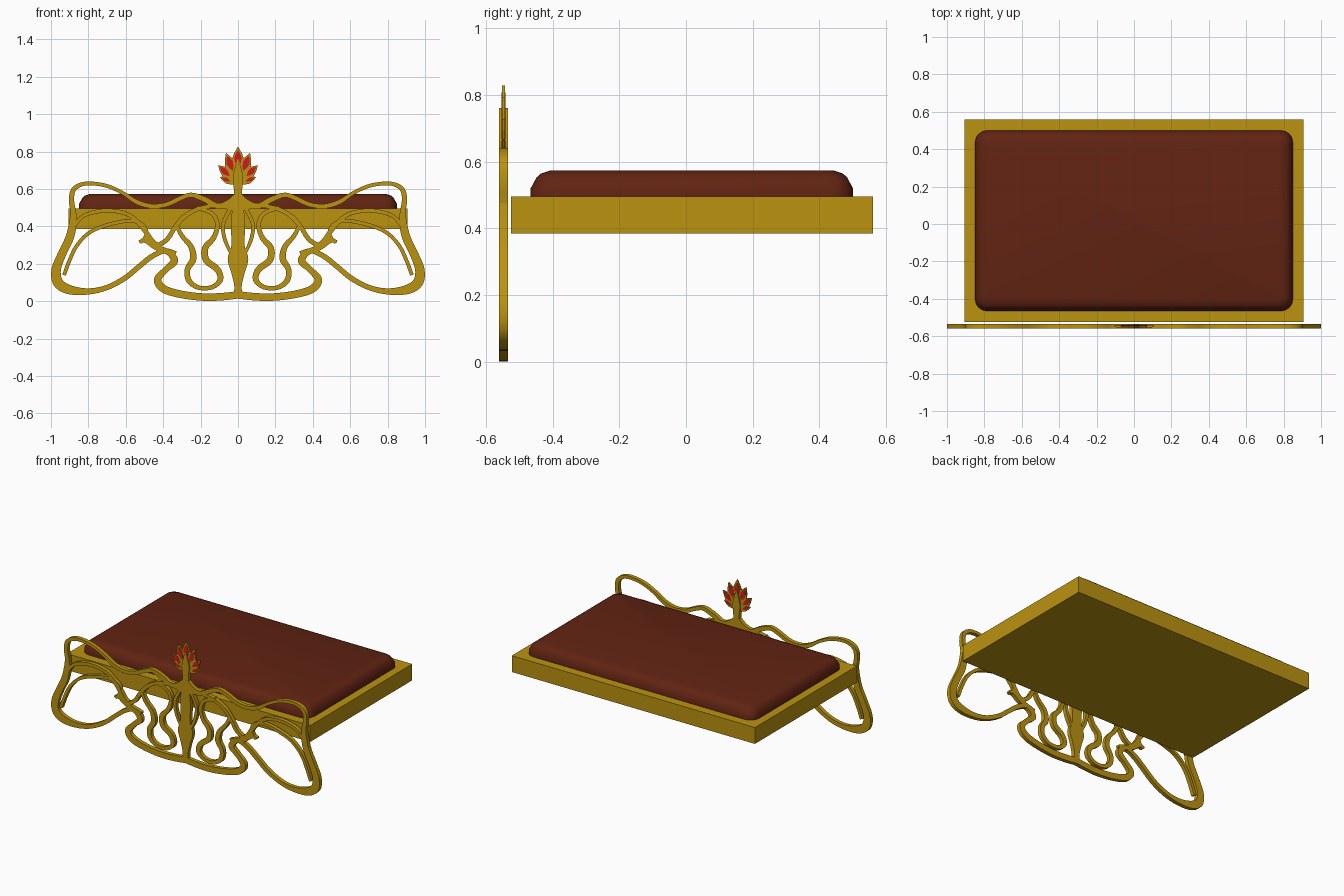
import bpy, bmesh, math
from mathutils import Vector

if "Cube" in bpy.data.objects:
    bpy.data.objects.remove(bpy.data.objects["Cube"])


def mat(name, rgb):
    m = bpy.data.materials.new(name)
    m.diffuse_color = (*rgb, 1)
    m.use_nodes = True
    m.node_tree.nodes["Principled BSDF"].inputs["Base Color"].default_value = m.diffuse_color
    return m


GOLD = mat("gold", (0.50, 0.29, 0.005))
BROWN = mat("brown_fabric", (0.12, 0.017, 0.006))
RED = mat("red_enamel", (0.62, 0.012, 0.012))
PANEL_Y = -0.547


def finish(name, bm, material, mirror=False, smooth=None):
    bmesh.ops.recalc_face_normals(bm, faces=bm.faces)
    me = bpy.data.meshes.new(name)
    bm.to_mesh(me)
    bm.free()
    me.materials.append(material)
    ob = bpy.data.objects.new(name, me)
    bpy.context.collection.objects.link(ob)
    if mirror:
        ob.modifiers.new("mirror", 'MIRROR').use_mirror_merge = False
    if smooth:
        bpy.ops.object.select_all(action='DESELECT')
        ob.select_set(True)
        bpy.context.view_layer.objects.active = ob
        bpy.ops.object.shade_smooth_by_angle(angle=math.radians(smooth))
    return ob


def loft(bm, rings, closed=True):
    rows = [[bm.verts.new(p) for p in r] for r in rings]
    n = len(rows[0])
    for a, b in zip(rows, rows[1:]):
        for i in range(n):
            j = (i + 1) % n
            bm.faces.new((a[i], a[j], b[j], b[i]))
    bm.faces.new(rows[0])
    bm.faces.new(rows[-1])


def spline(pts, steps=5):
    # Catmull-Rom through (x, z, width) points
    v = [Vector(p) for p in pts]
    v = [2 * v[0] - v[1]] + v + [2 * v[-1] - v[-2]]
    out = []
    for i in range(1, len(v) - 2):
        a, b, c, d = v[i - 1:i + 3]
        for s in range(steps):
            t = s / steps
            out.append(0.5 * (2 * b + (c - a) * t + (2 * a - 5 * b + 4 * c - d) * t * t
                              + (3 * b - a - 3 * c + d) * t ** 3))
    return out + [v[-2]]


def ribbon(name, pts, mirror=True, depth=0.026):
    # flat bar of changing width, points in hundredths of a unit
    c = spline(pts)
    rings = []
    for i, p in enumerate(c):
        t = c[min(i + 1, len(c) - 1)] - c[max(i - 1, 0)]
        n = Vector((-t[1], t[0])).normalized() * max(p[2], 0.3) / 2
        l = ((p[0] + n.x) / 100, (p[1] + n.y) / 100)
        r = ((p[0] - n.x) / 100, (p[1] - n.y) / 100)
        f, b = PANEL_Y - depth / 2, PANEL_Y + depth / 2
        rings.append([(l[0], f, l[1]), (r[0], f, r[1]), (r[0], b, r[1]), (l[0], b, l[1])])
    bm = bmesh.new()
    loft(bm, rings)
    return finish(name, bm, GOLD, mirror, 30)


# bed frame
bm = bmesh.new()
bmesh.ops.create_cube(bm, size=1)
for v in bm.verts:
    v.co = (v.co.x * 1.81, v.co.y * 1.085 + 0.0175, v.co.z * 0.11 + 0.44)
finish("bed_frame", bm, GOLD)


# mattress with rounded corners and softened top
def rounded_rect(hx, hy, r, z, cy):
    pts = []
    for k, (sx, sy) in enumerate(((1, 1), (-1, 1), (-1, -1), (1, -1))):
        for s in range(5):
            a = math.radians(90 * k + 22.5 * s)
            pts.append((sx * (hx - r) + r * math.cos(a),
                        cy + sy * (hy - r) + r * math.sin(a), z))
    return pts


bm = bmesh.new()
loft(bm, [rounded_rect(0.85 - d, 0.483 - d, 0.065 - d * 0.5, z, 0.0175)
          for d, z in ((0, 0.49), (0, 0.52), (0.018, 0.553), (0.03, 0.564), (0.06, 0.574))])
finish("mattress", bm, BROWN, smooth=35)

# footboard scrollwork (right half, mirrored)
ribbon("top_rail", [(0, 57, 3), (5, 52.5, 3.5), (11, 51, 3), (18, 54.5, 3), (25, 56.8, 2.5),
                    (31, 55, 2.5), (38, 51.8, 2.5), (46, 50.8, 2.5), (54, 53, 2.5),
                    (61, 57.5, 2), (69, 61.3, 2), (77, 62.9, 2), (83.5, 62.5, 2.2),
                    (88, 59.5, 2.6), (89, 54, 2.8), (88, 47, 3), (88, 40, 3.5)])
ribbon("outer_leg", [(88, 50, 2.5), (88.3, 42, 4), (90, 34, 4.5), (94, 25.5, 4.5), (97.2, 17, 5),
                     (96.2, 10, 5.5), (90.5, 6.3, 5), (81, 5.2, 3.4), (71, 7, 2.8),
                     (61, 12, 2.8), (53, 18.5, 2.8), (46, 24, 2.8), (39, 27, 2.5), (33, 26, 1.5)])
ribbon("inner_leg_bar", [(93, 14, 2), (90, 22, 2), (86, 30, 2), (79, 37, 2), (69, 41, 2),
                         (58, 43, 2), (51, 41, 2), (49, 36, 2), (52, 31, 1)])
ribbon("upper_sweep", [(88, 40, 2), (82, 46, 2), (70, 48.5, 2.2), (58, 46, 2.2),
                       (50, 38, 2.5), (46, 32, 3), (41, 29, 2)])
ribbon("bottom_loop", [(0, 3.4, 4), (8, 2.5, 4), (18, 2.2, 4), (30, 3.6, 4), (39.5, 6.5, 4.2),
                       (43, 11.5, 4), (38.5, 17, 3.2), (34, 21.5, 4), (37, 26, 3.2),
                       (44, 29, 3), (49, 32.5, 3), (53, 32, 1)])
ribbon("inner_arch", [(1.5, 49, 2), (11, 51, 2), (21, 49.5, 2.2), (29, 45, 2.5), (34, 39, 2.5),
                      (38, 33, 2.5), (44, 29, 2.5)])
ribbon("serpentine", [(22, 50, 2), (14, 47, 2.2), (11, 41, 2.4), (13, 34, 2.8), (17.5, 28.5, 3.4),
                      (17, 22, 3.6), (11, 17, 3.4), (9.5, 11.5, 3), (14, 7.5, 2.4),
                      (21, 7.3, 2.4), (26.2, 11, 3), (27, 17, 3), (24, 22.5, 3.5),
                      (25, 29, 3), (30, 35, 2.4), (33, 41, 2)])
ribbon("stem_side_bar", [(3, 24, 1.5), (7, 33, 2), (8, 41, 2), (5, 48, 2), (2, 54, 2)])

# central stem
ribbon("central_stem", [(0, 1.5, 5), (0, 8, 4), (0, 15, 7), (0, 22.5, 11), (0, 30, 7),
                        (0, 38, 7.5), (0, 46, 7), (0, 53, 4.5), (0, 60, 4.5), (0, 66, 5.5),
                        (0, 70, 4), (0, 76, 0.6)], mirror=False)


# flower petals: gold leaves with thin red inlays
def petal(name, material, angle, start, length, width, depth, base=0.625):
    a = math.radians(angle)
    d, n = Vector((math.sin(a), math.cos(a))), Vector((math.cos(a), -math.sin(a)))
    shape = [(0, 0), (0.3, 0.36), (0.58, 0.5), (0.8, 0.3), (1, 0),
             (0.8, -0.3), (0.58, -0.5), (0.3, -0.36)]
    pts = [Vector((0, base)) + d * (start + u * length) + n * w * width for u, w in shape]
    bm = bmesh.new()
    loft(bm, [[(p.x, PANEL_Y + s * depth / 2, p.y) for p in pts] for s in (-1, 1)])
    finish(name, bm, material, mirror=angle != 0)


for i, (ang, ln, wd) in enumerate(((0, 0.203, 0.075), (21, 0.18, 0.068),
                                   (46, 0.148, 0.058), (68, 0.105, 0.04))):
    petal(f"gold_petal_{i}", GOLD, ang, 0, ln, wd, 0.008 + 0.0004 * i)
    petal(f"red_inlay_{i}", RED, ang, ln * 0.42, ln * 0.48, wd * 0.55, 0.0125)
